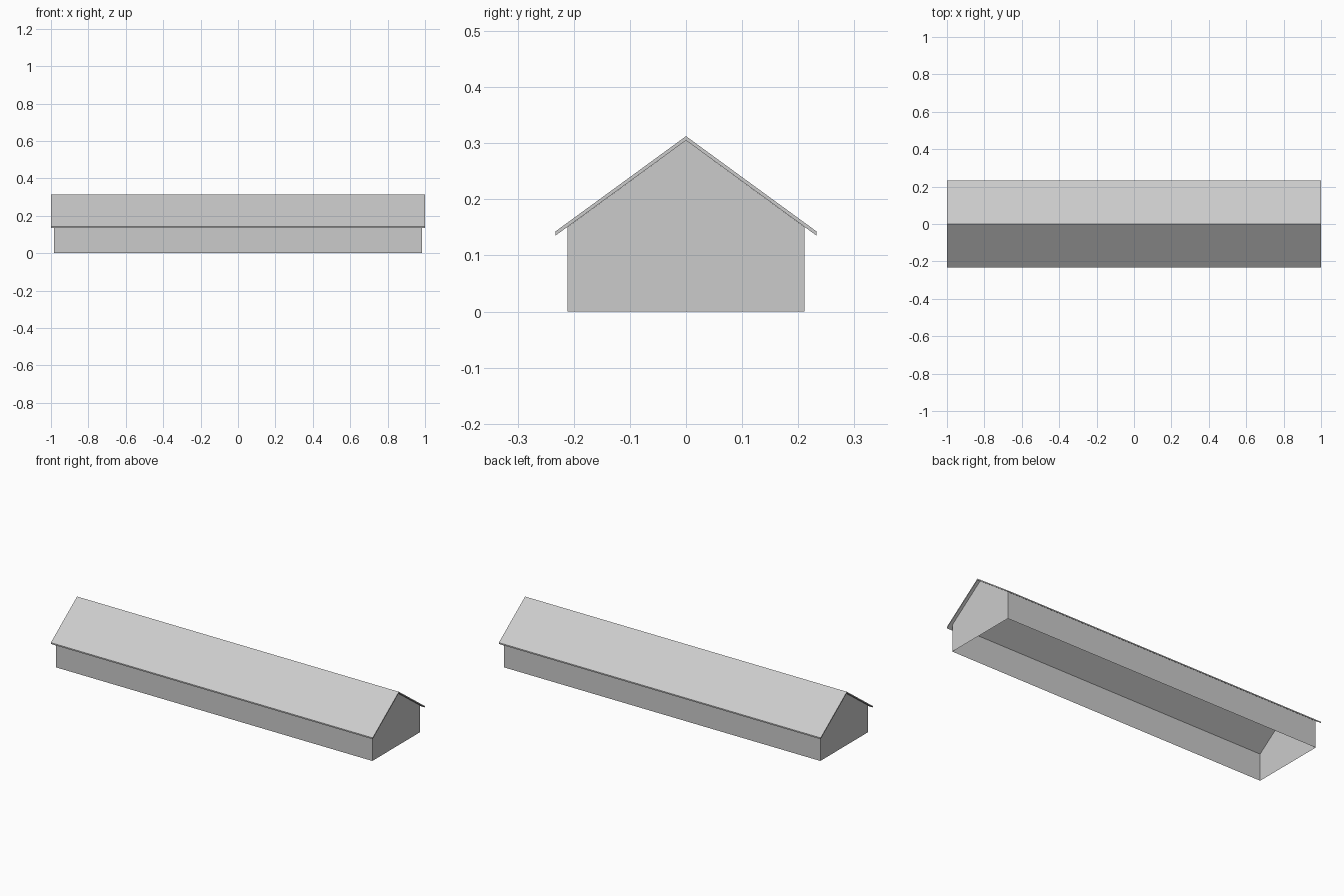
import bpy
import bmesh

if "Cube" in bpy.data.objects:
    bpy.data.objects.remove(bpy.data.objects["Cube"], do_unlink=True)

WALL_X, WALL_Y, WALL_Z = 0.983, 0.2115, 0.1505
ROOF_X, ROOF_Y = 1.0, 0.233
RIDGE_UNDER, EAVE_UNDER, THICK = 0.305, 0.135, 0.0075

grey = bpy.data.materials.new("light grey")
colour = (0.6, 0.6, 0.6, 1.0)
grey.use_nodes = True
grey.diffuse_color = colour
grey.node_tree.nodes["Principled BSDF"].inputs["Base Color"].default_value = colour


def extruded_profile(name, profile, half_length, open_sides=()):
    """Stretch a (y, z) outline along x, leaving the listed sides open."""
    bm = bmesh.new()
    left, right = [[bm.verts.new((x, y, z)) for y, z in profile]
                   for x in (half_length, -half_length)]
    bm.faces.new(left)
    bm.faces.new(right[::-1])
    count = len(profile)
    for i in range(count):
        if i not in open_sides:
            j = (i + 1) % count
            bm.faces.new((left[i], right[i], right[j], left[j]))
    bmesh.ops.recalc_face_normals(bm, faces=bm.faces)
    mesh = bpy.data.meshes.new(name)
    bm.to_mesh(mesh)
    bm.free()
    mesh.materials.append(grey)
    obj = bpy.data.objects.new(name, mesh)
    bpy.context.collection.objects.link(obj)
    return obj


# Hollow walls with gable ends, open below and under the roof
extruded_profile("walls", [(-WALL_Y, 0), (WALL_Y, 0), (WALL_Y, WALL_Z),
                           (0, RIDGE_UNDER), (-WALL_Y, WALL_Z)],
                 WALL_X, open_sides=(0, 2, 3))

# Thin pitched roof with overhanging eaves
under = [(-ROOF_Y, EAVE_UNDER), (0, RIDGE_UNDER), (ROOF_Y, EAVE_UNDER)]
over = [(y, z + THICK) for y, z in reversed(under)]
extruded_profile("roof", under + over, ROOF_X)
